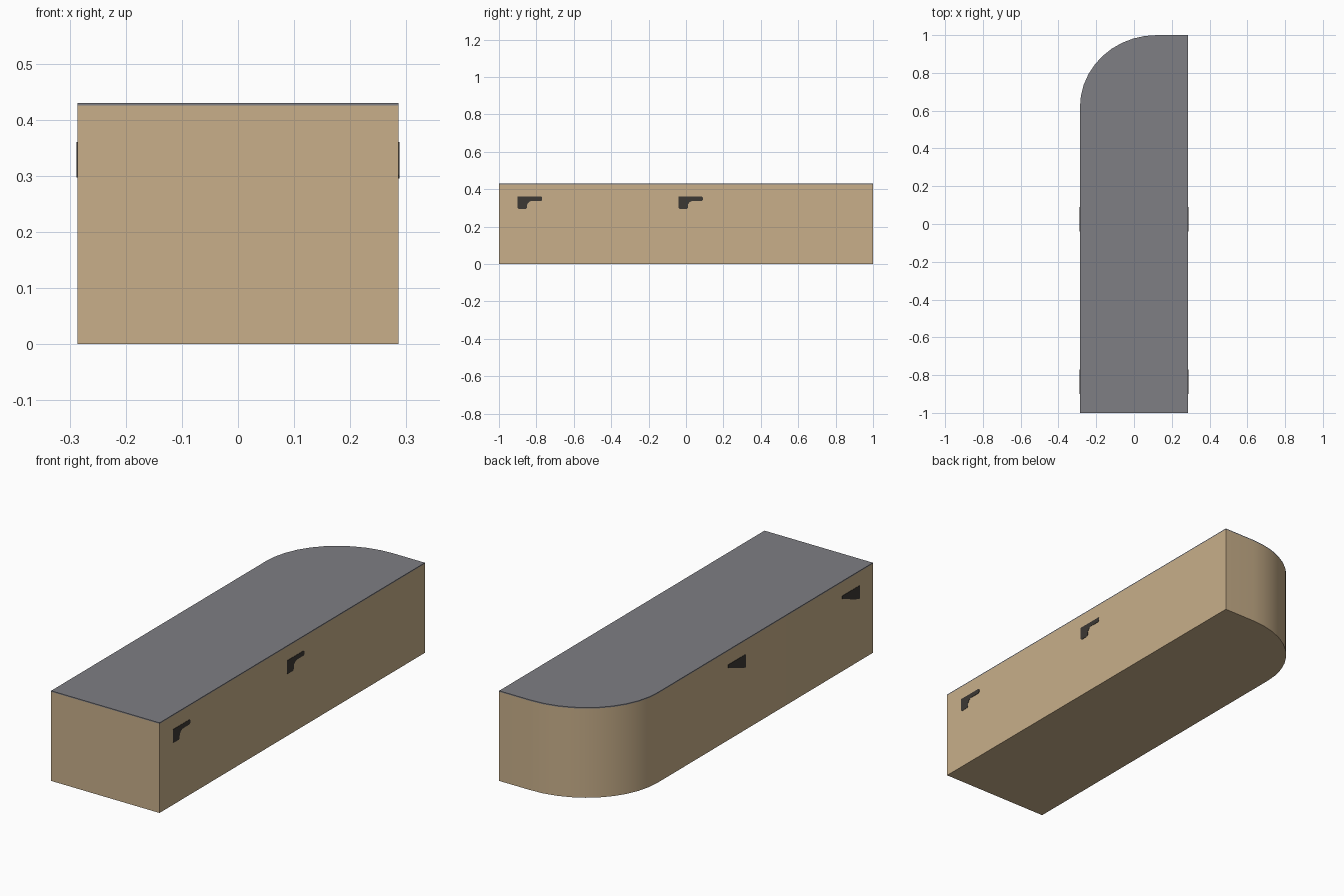
import bpy, bmesh, math

if "Cube" in bpy.data.objects:
    bpy.data.objects.remove(bpy.data.objects["Cube"])

W, TOP, LID = 0.286, 0.43, 0.005


def material(name, rgb):
    m = bpy.data.materials.new(name)
    m.diffuse_color = (*rgb, 1)
    m.use_nodes = True
    m.node_tree.nodes["Principled BSDF"].inputs["Base Color"].default_value = m.diffuse_color
    return m


tan = material("tan_board", (0.58, 0.43, 0.255))
grey = material("grey_top", (0.21, 0.21, 0.23))
dark = material("dark_mark", (0.045, 0.04, 0.034))


def arc(cx, cy, rx, ry, a0, a1, n):
    return [(cx + rx * math.cos(math.radians(a0 + (a1 - a0) * i / n)),
             cy + ry * math.sin(math.radians(a0 + (a1 - a0) * i / n)))
            for i in range(n + 1)]


def prism(name, points, offset, mat, smooth=False):
    """Extrude a closed 3D outline along an offset."""
    bm = bmesh.new()
    face = bm.faces.new([bm.verts.new(p) for p in points])
    ext = bmesh.ops.extrude_face_region(bm, geom=[face])["geom"]
    bmesh.ops.translate(bm, vec=offset,
                        verts=[v for v in ext if isinstance(v, bmesh.types.BMVert)])
    bmesh.ops.recalc_face_normals(bm, faces=bm.faces)
    me = bpy.data.meshes.new(name)
    bm.to_mesh(me)
    bm.free()
    me.materials.append(mat)
    ob = bpy.data.objects.new(name, me)
    bpy.context.collection.objects.link(ob)
    if smooth:
        bpy.ops.object.select_all(action='DESELECT')
        ob.select_set(True)
        bpy.context.view_layer.objects.active = ob
        bpy.ops.object.shade_smooth_by_angle(angle=math.radians(30))
    return ob


# Body and top plate: plan with one large rounded corner at the back left
plan = [(-W, -1), (W, -1), (W, 1)] + arc(0.12, 0.62, W + 0.12, 0.38, 90, 180, 10)
prism("body", [(x, y, 0) for x, y in plan], (0, 0, TOP - LID), tan, True)
prism("top_plate", [(x, y, TOP - LID) for x, y in plan], (0, 0, LID), grey)

# Right marks: L shapes with a rounded inner corner; left marks: wedges
ell = ([(0, 0.36), (0, 0.301), (0.006, 0.295), (0.044, 0.295), (0.05, 0.301)]
       + arc(0.077, 0.31, 0.027, 0.027, 180, 90, 6)
       + [(0.125, 0.337), (0.131, 0.343), (0.131, 0.355), (0.126, 0.36)])
wedge = [(0, 0.36), (0, 0.297), (0.03, 0.305), (0.131, 0.345), (0.131, 0.36)]
for label, y0 in (("front", -0.9), ("middle", -0.04)):
    prism("right_mark_" + label, [(W - 0.002, y0 + y, z) for y, z in ell],
          (0.0035, 0, 0), dark)
    prism("left_mark_" + label, [(-W + 0.002, y0 + y, z) for y, z in wedge],
          (-0.0035, 0, 0), dark)
